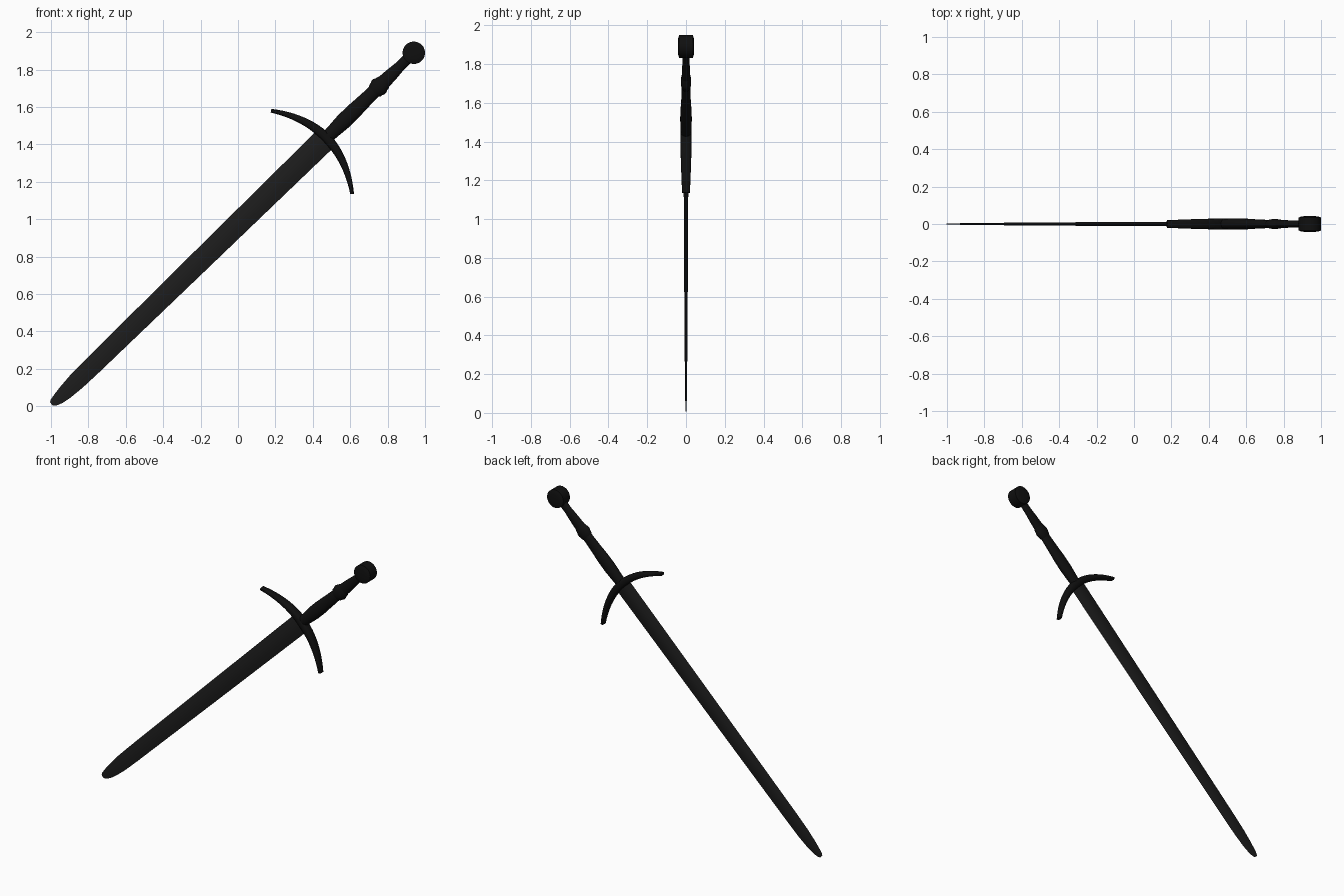
import bpy, bmesh
from math import sin, cos, pi, atan, radians
from mathutils import Matrix, Vector

if "Cube" in bpy.data.objects:
    bpy.data.objects.remove(bpy.data.objects["Cube"])

# Sword is built along local +X (tip at -X, pommel centre at origin), then tilted
TILT = Matrix.Translation((0.94, 0, 1.89)) @ Matrix.Rotation(radians(-44.25), 4, 'Y')


def material(name, v):
    m = bpy.data.materials.new(name)
    m.diffuse_color = (v, v, v, 1)
    m.use_nodes = True
    m.node_tree.nodes["Principled BSDF"].inputs["Base Color"].default_value = m.diffuse_color
    return m


STEEL = material("dark_steel", 0.012)
BLACK = material("black", 0.005)


def finish(bm, name, mat, angle):
    bmesh.ops.recalc_face_normals(bm, faces=bm.faces)
    bm.transform(TILT)
    me = bpy.data.meshes.new(name)
    bm.to_mesh(me)
    bm.free()
    me.materials.append(mat)
    ob = bpy.data.objects.new(name, me)
    bpy.context.collection.objects.link(ob)
    bpy.context.view_layer.objects.active = ob
    ob.select_set(True)
    bpy.ops.object.shade_smooth_by_angle(angle=radians(angle))
    ob.select_set(False)


def loft(name, stations, section, mat, angle=35):
    """stations: (x, z, heading, half width, half thickness); section: unit outline"""
    bm = bmesh.new()
    rings = []
    for x, z, a, w, h in stations:
        side = Vector((-sin(a), 0, cos(a)))
        rings.append([bm.verts.new(Vector((x, q * h, z)) + side * (p * w)) for p, q in section])
    n = len(section)
    for r0, r1 in zip(rings, rings[1:]):
        for i in range(n):
            j = (i + 1) % n
            bm.faces.new((r0[i], r0[j], r1[j], r1[i]))
    bm.faces.new(rings[0])
    bm.faces.new(rings[-1])
    finish(bm, name, mat, angle)


def oval(n, power=1.0):
    pts = []
    for i in range(n):
        c, s = cos(2 * pi * i / n), sin(2 * pi * i / n)
        pts.append((abs(c) ** power * (1 if c > 0 else -1), abs(s) ** power * (1 if s > 0 else -1)))
    return pts


# Blade: flattened hexagon section, gentle taper, rounded point
BLADE = [(1, 0), (0.35, 1), (-0.35, 1), (-1, 0), (-0.35, -1), (0.35, -1)]
blade = [(-2.698, 0.006, 0.012, 0.002), (-2.685, 0.004, 0.022, 0.002),
         (-2.65, 0.001, 0.032, 0.003), (-2.60, 0, 0.040, 0.004),
         (-2.52, 0, 0.047, 0.005), (-2.40, 0, 0.050, 0.006),
         (-1.60, 0, 0.057, 0.010), (-0.65, 0, 0.064, 0.013)]
loft("blade", [(x, z, 0, w, h) for x, z, w, h in blade], BLADE, STEEL, 20)

# Crossguard: bowed toward the point, thinning to the ends
guard = []
for i in range(-12, 13):
    t = i / 12
    z = 0.311 * t
    x = -0.652 - 0.111 * t * t
    heading = pi / 2 + atan(2 * 0.111 * t / 0.311)
    guard.append((x, z, heading, 0.026 - 0.016 * abs(t) ** 1.3, 0.029 - 0.009 * t * t))
loft("crossguard", guard, oval(16, 0.7), BLACK)

# Grip: swelling handle with a waist at each end
grip = [(-0.65, 0.034, 0.026), (-0.60, 0.037, 0.029), (-0.53, 0.043, 0.030),
        (-0.46, 0.043, 0.028), (-0.38, 0.039, 0.024), (-0.31, 0.036, 0.022),
        (-0.22, 0.038, 0.022), (-0.16, 0.034, 0.020), (-0.10, 0.028, 0.018),
        (-0.03, 0.028, 0.018)]
loft("grip", [(x, 0, 0, w, h) for x, w, h in grip], oval(20), BLACK)

# Raised ring around the grip
ring = [(-0.302, 0.034, 0.021), (-0.29, 0.043, 0.025), (-0.278, 0.045, 0.026),
        (-0.266, 0.050, 0.027), (-0.254, 0.050, 0.027), (-0.242, 0.044, 0.026),
        (-0.228, 0.042, 0.024), (-0.218, 0.036, 0.021)]
loft("grip_ring", [(x, 0, 0, w, h) for x, w, h in ring], oval(20), BLACK)

# Wheel pommel: disc facing front, slightly domed faces
bm = bmesh.new()
profile = [(0.030, -0.042), (0.045, -0.040), (0.060, -0.035),
           (0.060, 0.035), (0.045, 0.040), (0.030, 0.042)]
rings = [[bm.verts.new((r * cos(2 * pi * k / 28), y, r * sin(2 * pi * k / 28))) for k in range(28)]
         for r, y in profile]
for a, b in zip(rings, rings[1:]):
    for k in range(28):
        j = (k + 1) % 28
        bm.faces.new((a[k], a[j], b[j], b[k]))
bm.faces.new(rings[0])
bm.faces.new(rings[-1])
finish(bm, "pommel", BLACK, 35)
